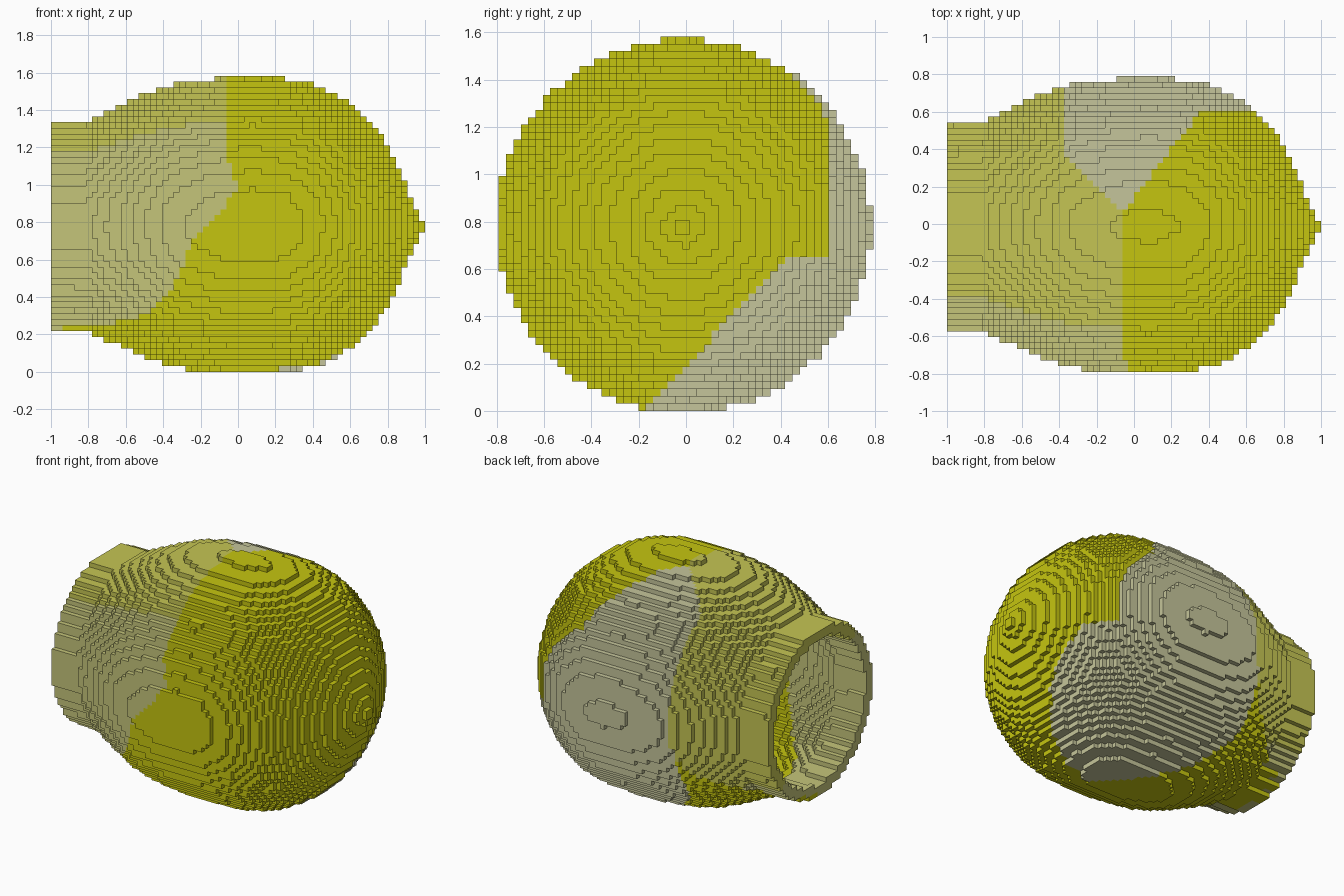
import bpy, bmesh, math

cube = bpy.data.objects.get("Cube")
if cube:
    bpy.data.objects.remove(cube, do_unlink=True)

# Block grid: counts and block sizes along x, y, z
NX, N = 64, 51
HX, H = 2.0 / NX, 1.583 / N
HALF = N * H / 2
CY, CZ = -0.01, 0.782          # axis of the round body

# Outer radius along x, from the open neck to the tip
PROFILE = [(-1, .562), (-.8, .565), (-.73, .6), (-.65, .635), (-.53, .69),
           (-.42, .735), (-.3, .765), (-.1, .787), (.08, .791), (.26, .785),
           (.42, .752), (.52, .705), (.6, .655), (.67, .6), (.74, .52),
           (.8, .43), (.87, .29), (.93, .14), (.96, .07), (.985, .03), (1.1, .03)]

# Where the yellow cap meets the neck colours: (height from axis, x)
EDGE = [(-.6, -1.2), (-.54, -.9), (-.52, -.65), (-.48, -.5), (-.36, -.37),
        (-.23, -.3), (-.08, -.25), (.07, -.1), (.2, 0), (.42, -.07), (.8, -.05)]


def interp(table, t):
    if t <= table[0][0]:
        return table[0][1]
    for (a, u), (b, v) in zip(table, table[1:]):
        if t <= b:
            return u + (v - u) * (t - a) / (b - a)
    return table[-1][1]


def material(name, rgb):
    m = bpy.data.materials.new(name)
    m.use_nodes = True
    m.diffuse_color = (*rgb, 1)
    m.node_tree.nodes["Principled BSDF"].inputs["Base Color"].default_value = (*rgb, 1)
    return m


MATS = [material("yellow", (.56, .56, .005)),
        material("khaki", (.56, .56, .087)),
        material("pale_khaki", (.56, .56, .195)),
        material("stone_grey", (.56, .56, .325))]


def colour(x, y, z):
    """Colour patch of a block; z is measured from the axis."""
    # grey patch on the back, reaching under the belly
    if z > -.13:
        grey = x > max(-.36, -y) and y > min(.14 + 1.3 * x, .6)
    else:
        grey = x > -.4 and y > .08 - 1.1 * x and (y > .62 or z < -.59 + 1.1 * y)
    if grey:
        return 3
    # neck, split into two khaki tones along its length
    if x < interp(EDGE, z - .25 * max(y, 0)):
        return 1 if z + .97 * y > 0 else 2
    return 0


# Hollow shell of blocks
cells = set()
for i in range(NX):
    x = -1 + (i + .5) * HX
    outer = interp(PROFILE, x)
    inner = min(outer, interp(PROFILE, x + .08)) - .07
    for j in range(N):
        for k in range(N):
            d = math.hypot(-HALF + (j + .5) * H - CY, (k + .5) * H - CZ)
            if d <= outer and d >= inner:
                cells.add((i, j, k))

# Outward faces of every exposed block side
bm = bmesh.new()
verts = {}


def corner(c):
    if c not in verts:
        verts[c] = bm.verts.new((-1 + c[0] * HX, -HALF + c[1] * H, c[2] * H))
    return verts[c]


for cell in sorted(cells):
    mat = None
    for axis in range(3):
        for side in (0, 1):
            n = list(cell)
            n[axis] += 2 * side - 1
            if tuple(n) in cells:
                continue
            if mat is None:
                mat = colour(-1 + (cell[0] + .5) * HX,
                             -HALF + (cell[1] + .5) * H,
                             (cell[2] + .5) * H - CZ)
            ring = []
            for u, v in ((0, 0), (1, 0), (1, 1), (0, 1)):
                c = list(cell)
                c[axis] += side
                c[(axis + 1) % 3] += u
                c[(axis + 2) % 3] += v
                ring.append(corner(tuple(c)))
            face = bm.faces.new(ring if side else ring[::-1])
            face.material_index = mat

mesh = bpy.data.meshes.new("hollow_block_shell")
bm.to_mesh(mesh)
bm.free()
for m in MATS:
    mesh.materials.append(m)
shell = bpy.data.objects.new("hollow_block_shell", mesh)
bpy.context.collection.objects.link(shell)
